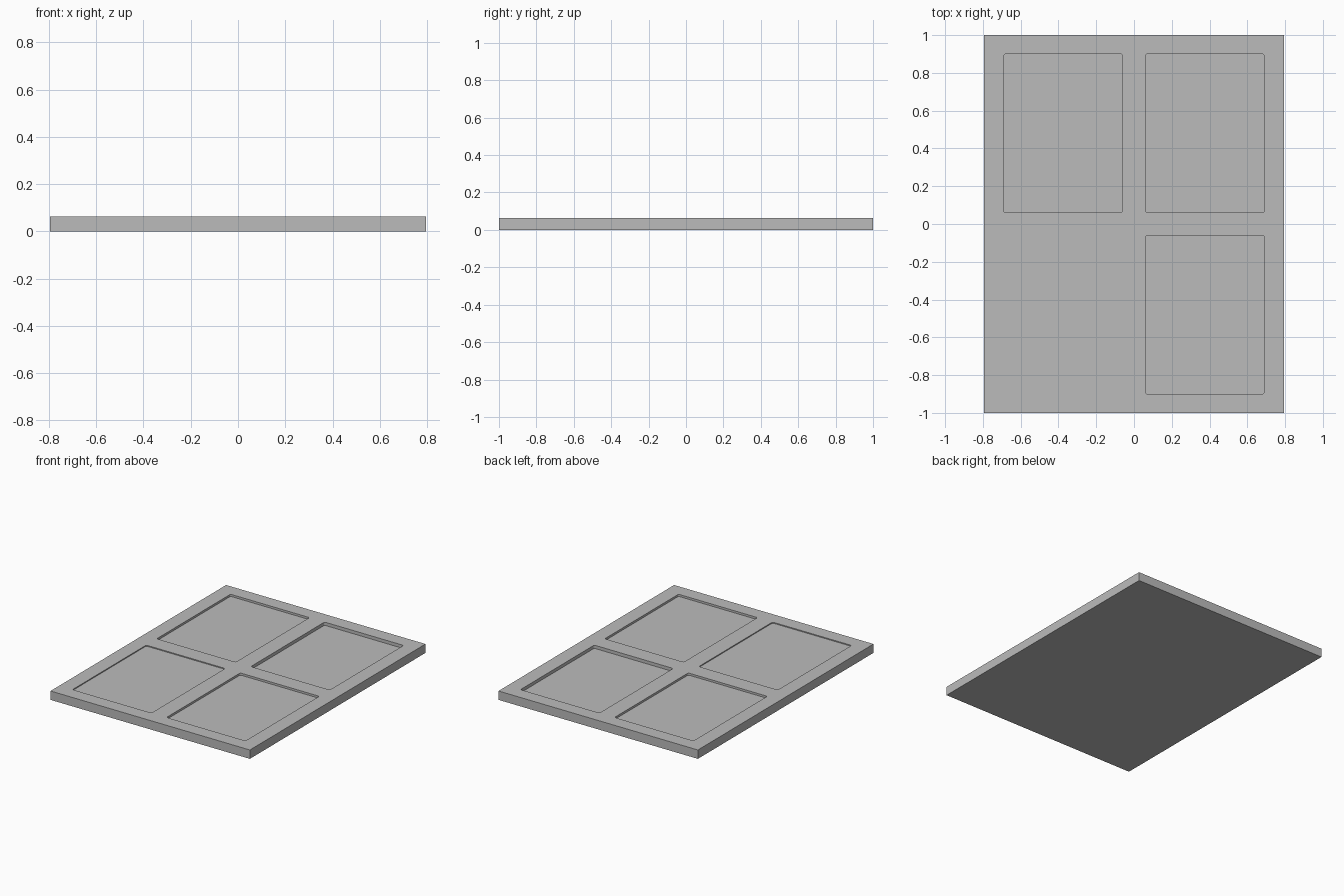
import bpy
import bmesh
import math

if "Cube" in bpy.data.objects:
    bpy.data.objects.remove(bpy.data.objects["Cube"])

W, L, H = 1.59, 2.0, 0.064      # plate size
IN, OUT_X, OUT_Y = 0.06, 0.69, 0.90   # pocket limits from the centre
RADIUS = 0.012                  # pocket corner radius


def mesh_object(name, bm):
    bmesh.ops.recalc_face_normals(bm, faces=bm.faces)
    mesh = bpy.data.meshes.new(name)
    bm.to_mesh(mesh)
    bm.free()
    obj = bpy.data.objects.new(name, mesh)
    bpy.context.collection.objects.link(obj)
    return obj


def rounded_prism(name, x0, x1, y0, y1, z0, z1, r, steps=4):
    bm = bmesh.new()
    corners = [(x1 - r, y1 - r), (x0 + r, y1 - r), (x0 + r, y0 + r), (x1 - r, y0 + r)]
    ring = []
    for i, (cx, cy) in enumerate(corners):
        for s in range(steps + 1):
            a = math.pi / 2 * (i + s / steps)
            ring.append(bm.verts.new((cx + r * math.cos(a), cy + r * math.sin(a), z0)))
    base = bm.faces.new(ring)
    top = bmesh.ops.extrude_face_region(bm, geom=[base])["geom"]
    bmesh.ops.translate(bm, vec=(0, 0, z1 - z0),
                        verts=[v for v in top if isinstance(v, bmesh.types.BMVert)])
    return mesh_object(name, bm)


# Solid plate
grey = bpy.data.materials.new("grey")
grey.diffuse_color = (0.5, 0.5, 0.5, 1)
grey.use_nodes = True
grey.node_tree.nodes["Principled BSDF"].inputs["Base Color"].default_value = grey.diffuse_color
bm = bmesh.new()
bmesh.ops.create_cube(bm, size=1)
for v in bm.verts:
    v.co = (v.co.x * W, v.co.y * L, (v.co.z + 0.5) * H)
plate = mesh_object("plate", bm)
plate.data.materials.append(grey)
bpy.context.view_layer.objects.active = plate

# Four pockets of stepped depth: (x side, y side, depth)
for sx, sy, depth in [(-1, -1, 0.007), (1, -1, 0.015), (-1, 1, 0.015), (1, 1, 0.023)]:
    xs = sorted((sx * IN, sx * OUT_X))
    ys = sorted((sy * IN, sy * OUT_Y))
    cutter = rounded_prism("pocket_cutter", *xs, *ys, H - depth, H + 0.1, RADIUS)
    cutter.hide_render = True
    mod = plate.modifiers.new("pocket", "BOOLEAN")
    mod.operation = "DIFFERENCE"
    mod.solver = "EXACT"
    mod.object = cutter
    bpy.ops.object.modifier_apply(modifier=mod.name)
    bpy.data.objects.remove(cutter)
